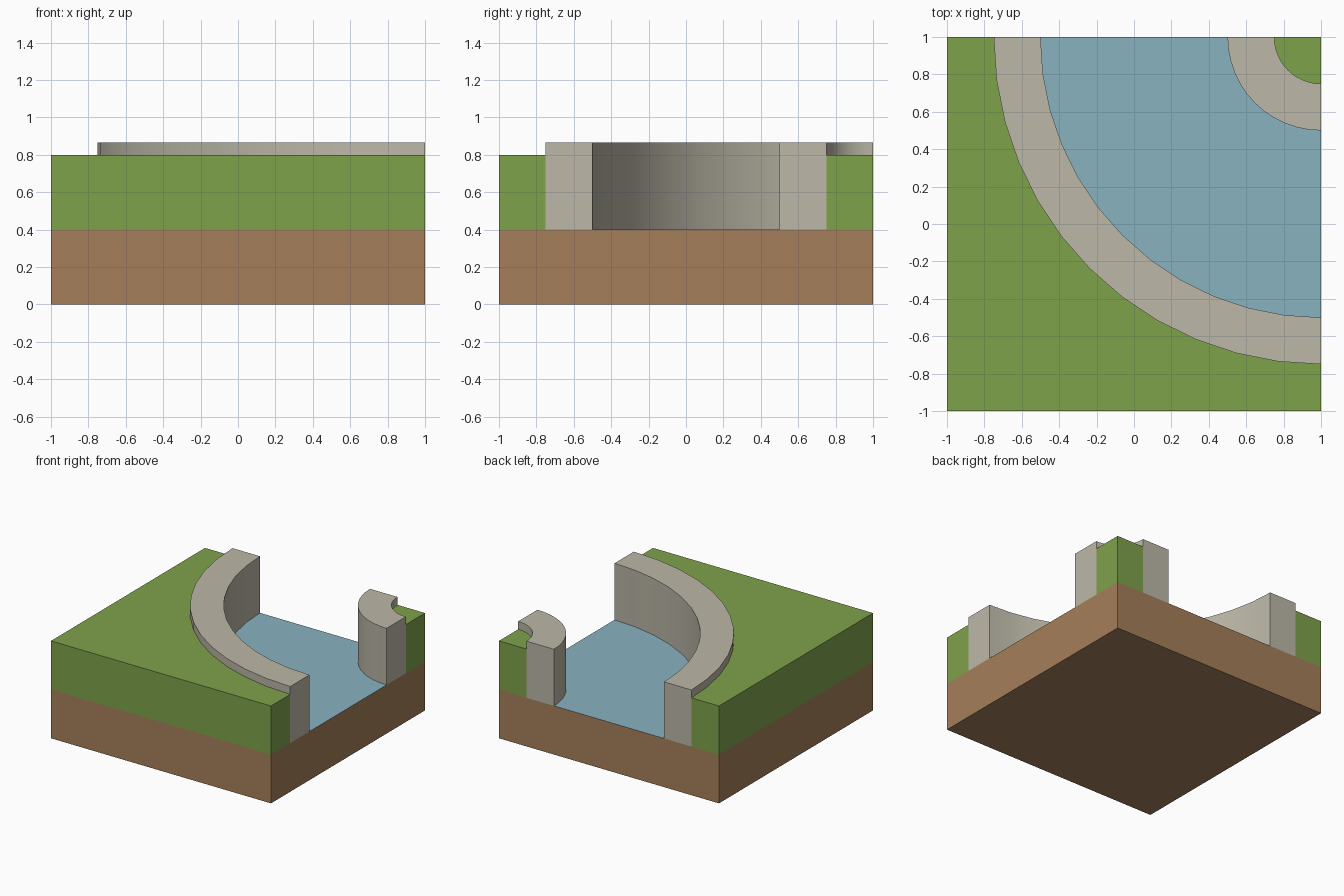
import bpy
import bmesh
from math import cos, sin, pi, radians

cube = bpy.data.objects.get("Cube")
if cube:
    bpy.data.objects.remove(cube, do_unlink=True)


def material(name, rgb):
    mat = bpy.data.materials.new(name)
    mat.use_nodes = True
    mat.diffuse_color = (*rgb, 1)
    mat.node_tree.nodes["Principled BSDF"].inputs["Base Color"].default_value = (*rgb, 1)
    return mat


grass = material("grass green", (0.21, 0.36, 0.07))
soil = material("soil brown", (0.38, 0.212, 0.104))
water = material("water blue", (0.25, 0.445, 0.525))
stone = material("stone grey", (0.503, 0.479, 0.392))

SEGMENTS = 12
SOIL_TOP, GRASS_TOP, STONE_TOP = 0.4, 0.8, 0.865


def arc(radius):
    """Quarter arc around the back left corner, from the back edge to the side edge."""
    steps = [pi / 2 * i / SEGMENTS for i in range(SEGMENTS + 1)]
    return [(1 - radius * cos(a), 1 - radius * sin(a)) for a in steps]


def slab(name, outline, bottom, top, mat, open_top=False):
    """Extrude a flat outline upwards; equal heights give a single sheet."""
    bm = bmesh.new()
    base = bm.faces.new([bm.verts.new((x, y, bottom)) for x, y in outline])
    base.normal_update()
    if base.normal.z < 0:
        base.normal_flip()
    if top > bottom:
        lid = bmesh.ops.extrude_face_region(bm, geom=[base], use_keep_orig=True)["geom"]
        raised = [v for v in lid if isinstance(v, bmesh.types.BMVert)]
        bmesh.ops.translate(bm, verts=raised, vec=(0, 0, top - bottom))
        if open_top:
            caps = [f for f in lid if isinstance(f, bmesh.types.BMFace)]
            bmesh.ops.delete(bm, geom=caps, context="FACES_ONLY")
        bmesh.ops.recalc_face_normals(bm, faces=bm.faces)
    # Curved walls are smooth, corners stay sharp
    for face in bm.faces:
        face.smooth = True
    for edge in bm.edges:
        edge.smooth = edge.is_manifold and edge.calc_face_angle(pi) < radians(30)
    mesh = bpy.data.meshes.new(name)
    bm.to_mesh(mesh)
    bm.free()
    mesh.materials.append(mat)
    obj = bpy.data.objects.new(name, mesh)
    bpy.context.collection.objects.link(obj)
    return obj


def band(inner, outer):
    return arc(outer) + arc(inner)[::-1]


# Soil base, closed above by the water, banks and grass
square = [(-1, -1), (1, -1), (1, 1), (-1, 1)]
slab("soil_base", square, 0, SOIL_TOP, soil, open_top=True)

# Curved river bed
slab("river_water", band(0.5, 1.5), SOIL_TOP, SOIL_TOP, water)

# Stone banks on both sides of the river
slab("inner_bank", band(0.25, 0.5), SOIL_TOP, STONE_TOP, stone)
slab("outer_bank", band(1.5, 1.75), SOIL_TOP, STONE_TOP, stone)

# Grass outside and inside the bend
slab("outer_grass", arc(1.75) + [(1, -1), (-1, -1), (-1, 1)], SOIL_TOP, GRASS_TOP, grass)
slab("inner_grass", arc(0.25) + [(1, 1)], SOIL_TOP, GRASS_TOP, grass)
